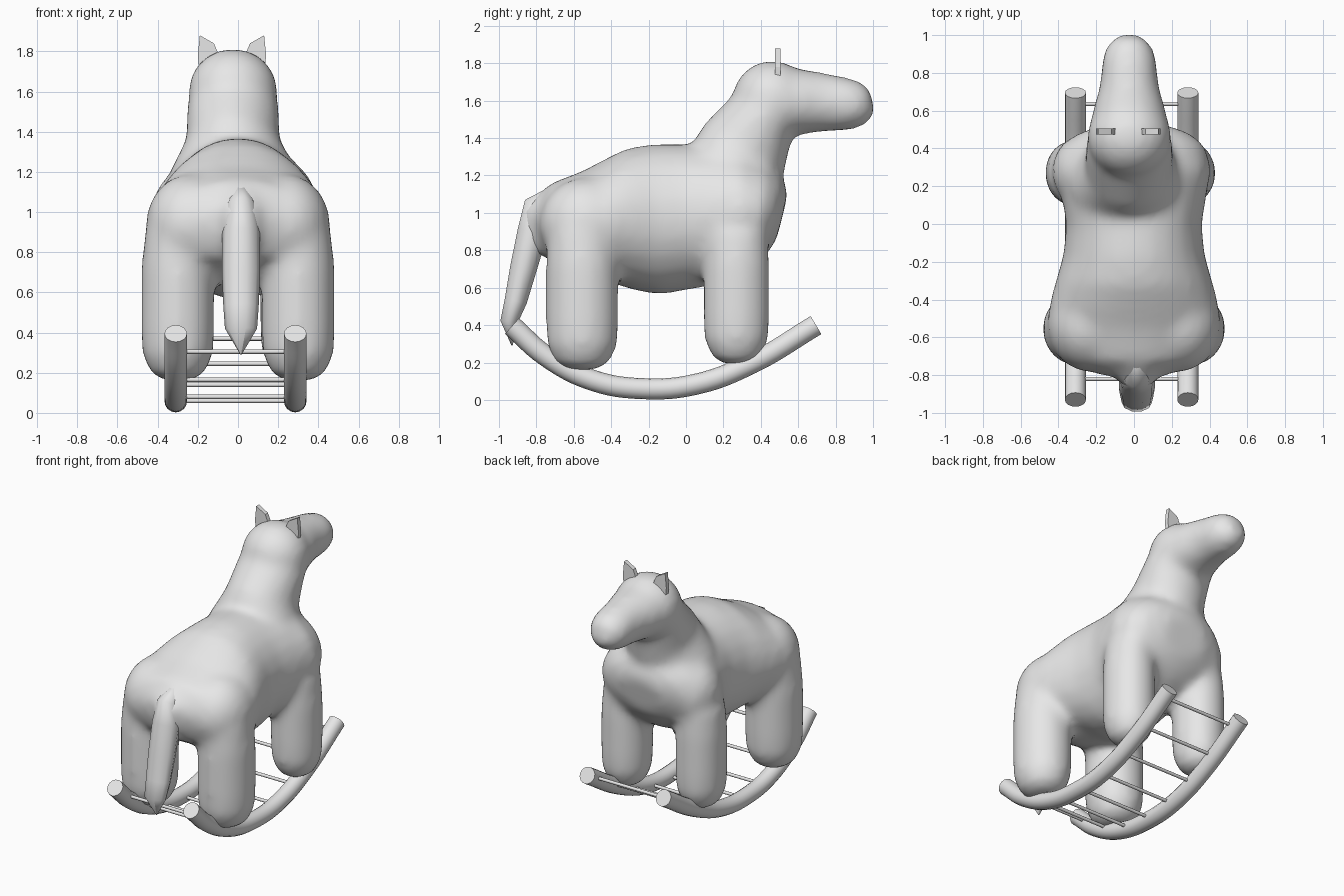
import bpy, bmesh
from math import sin, cos, pi
from mathutils import Vector

cube = bpy.data.objects.get("Cube")
if cube:
    bpy.data.objects.remove(cube)

grey = bpy.data.materials.new("plain grey")
grey.use_nodes = True
grey.diffuse_color = (0.8, 0.8, 0.8, 1)
grey.node_tree.nodes["Principled BSDF"].inputs["Base Color"].default_value = (0.8, 0.8, 0.8, 1)


def finish(name, bm):
    """Turn a bmesh into a named grey object."""
    bmesh.ops.recalc_face_normals(bm, faces=bm.faces)
    mesh = bpy.data.meshes.new(name)
    bm.to_mesh(mesh)
    bm.free()
    mesh.materials.append(grey)
    obj = bpy.data.objects.new(name, mesh)
    bpy.context.collection.objects.link(obj)
    return obj


def smooth(obj, angle=0.7):
    bpy.ops.object.select_all(action='DESELECT')
    obj.select_set(True)
    bpy.context.view_layer.objects.active = obj
    bpy.ops.object.shade_smooth_by_angle(angle=angle)


def loft(bm, sections, cx=0.0, sides=24):
    """Closed skin over elliptical rings (y, z, in-plane radius, x radius)."""
    rings = []
    last = len(sections) - 1
    for i, (y, z, r, w) in enumerate(sections):
        a, b = sections[max(i - 1, 0)], sections[min(i + 1, last)]
        t = Vector((0, b[0] - a[0], b[1] - a[1])).normalized()
        n = Vector((0, -t.z, t.y))
        c = Vector((cx, y, z))
        angles = [2 * pi * k / sides for k in range(sides)]
        rings.append([bm.verts.new(c + n * r * sin(q) + Vector((w * cos(q), 0, 0))) for q in angles])
    for lo, hi in zip(rings, rings[1:]):
        for k in range(sides):
            j = (k + 1) % sides
            bm.faces.new((lo[k], lo[j], hi[j], hi[k]))
    bm.faces.new(rings[0][::-1])
    bm.faces.new(rings[-1])


def ball(bm, center, radii):
    """Ellipsoid mass."""
    verts = bmesh.ops.create_uvsphere(bm, u_segments=24, v_segments=16, radius=1)["verts"]
    bmesh.ops.scale(bm, vec=radii, verts=verts)
    bmesh.ops.translate(bm, vec=center, verts=verts)


# Horse body: torso, neck, head, haunches, tail root and legs fused into one soft skin
bm = bmesh.new()
loft(bm, [(-.8, .96, .1, .18), (-.74, .96, .2, .33), (-.56, .94, .285, .44),
          (-.42, .95, .33, .45), (-.3, .965, .38, .415), (-.16, .965, .405, .375),
          (0, .98, .39, .36), (.15, .99, .37, .385), (.29, 1.01, .34, .41),
          (.41, 1.0, .275, .38), (.475, .99, .21, .3), (.515, .98, .13, .17)])
loft(bm, [(.2, 1, .29, .36), (.235, 1.2, .265, .315), (.31, 1.35, .25, .235),
          (.4, 1.5, .2, .23), (.48, 1.59, .195, .22), (.6, 1.595, .178, .195), (.74, 1.59, .158, .155),
          (.88, 1.58, .14, .145), (.955, 1.58, .115, .115), (1, 1.585, .065, .06)], cx=-.025)
loft(bm, [(-.58, 1.08, .08, .1), (-.72, 1.06, .085, .11), (-.8, .99, .085, .11),
          (-.81, .86, .07, .09), (-.83, .76, .03, .05)], cx=.015)
ball(bm, (-.025, .46, 1.6), (.225, .215, .215))
for side in (-1, 1):
    ball(bm, (.235 * side, -.53, .94), (.225, .255, .25))
    ball(bm, (.24 * side - .015, .28, .99), (.18, .2, .22))
    for y, foot, r, w, x, top in ((-.555, .16, .195, .183, .3 * side, 1.13),
                                  (.27, .19, .178, .162, .29 * side - .02, 1.03)):
        loft(bm, [(y, foot, r * .4, w * .4), (y, foot + .04, r * .75, w * .75),
                  (y, foot + .13, r * .97, w * .97), (y, foot + .25, r, w),
                  (y, .72, r, w), (y, .9, r * .95, w * .9), (y, top - .08, r * .75, w * .62),
                  (y, top, r * .4, w * .3)], cx=x)
body = finish("horse_body", bm)
skin = body.modifiers.new("skin", 'REMESH')
skin.mode = 'VOXEL'
skin.voxel_size = 0.025
skin.use_smooth_shade = True
soften = body.modifiers.new("soften", 'SMOOTH')
soften.factor = 0.5
soften.iterations = 18

# Tail
bm = bmesh.new()
loft(bm, [(-.62, 1.08, .04, .03), (-.72, 1.08, .06, .05), (-.79, 1.03, .085, .075),
          (-.82, .9, .085, .095), (-.87, .7, .075, .095), (-.91, .53, .063, .088),
          (-.945, .42, .05, .08), (-.93, .29, .003, .003)], cx=.015, sides=10)
smooth(finish("tail", bm), 1.2)

# Ears
for name, side in (("right_ear", -1), ("left_ear", 1)):
    bm = bmesh.new()
    outline = [(.16, 1.88), (.17, 1.78), (.165, 1.73), (.06, 1.77), (.09, 1.84)]
    plate = bm.faces.new([bm.verts.new((side * x - .03, .475, z)) for x, z in outline])
    grown = bmesh.ops.extrude_face_region(bm, geom=[plate])["geom"]
    bmesh.ops.translate(bm, vec=(0, .03, 0), verts=[v for v in grown if isinstance(v, bmesh.types.BMVert)])
    finish(name, bm)

# Curved rockers
RIGHT_X, LEFT_X = -.31, .285
path = [(-.93, .395), (-.75, .235), (-.5, .105), (-.23, .06), (.05, .083), (.35, .195), (.695, .4)]
for name, x in (("right_rocker", RIGHT_X), ("left_rocker", LEFT_X)):
    curve = bpy.data.curves.new(name, 'CURVE')
    curve.dimensions = '3D'
    curve.bevel_depth = .056
    curve.bevel_resolution = 6
    curve.resolution_u = 6
    curve.use_fill_caps = True
    spline = curve.splines.new('BEZIER')
    spline.bezier_points.add(len(path) - 1)
    for p, (y, z) in zip(spline.bezier_points, path):
        p.co = (x, y, z)
        p.handle_left_type = p.handle_right_type = 'AUTO'
    curve.materials.append(grey)
    rocker = bpy.data.objects.new(name, curve)
    bpy.context.collection.objects.link(rocker)
    bpy.ops.object.select_all(action='DESELECT')
    rocker.select_set(True)
    bpy.context.view_layer.objects.active = rocker
    bpy.ops.object.convert(target='MESH')
    smooth(bpy.context.object)

# Cross rungs between the rockers
for i, z in enumerate((.305, .165, .08, .06, .08, .14, .245, .37)):
    bpy.ops.mesh.primitive_cylinder_add(vertices=12, radius=.011, depth=LEFT_X - RIGHT_X,
                                        location=((LEFT_X + RIGHT_X) / 2, -.82 + .208 * i, z),
                                        rotation=(0, pi / 2, 0))
    rung = bpy.context.object
    rung.name = f"rung_{i + 1}"
    rung.data.materials.append(grey)
    smooth(rung)
